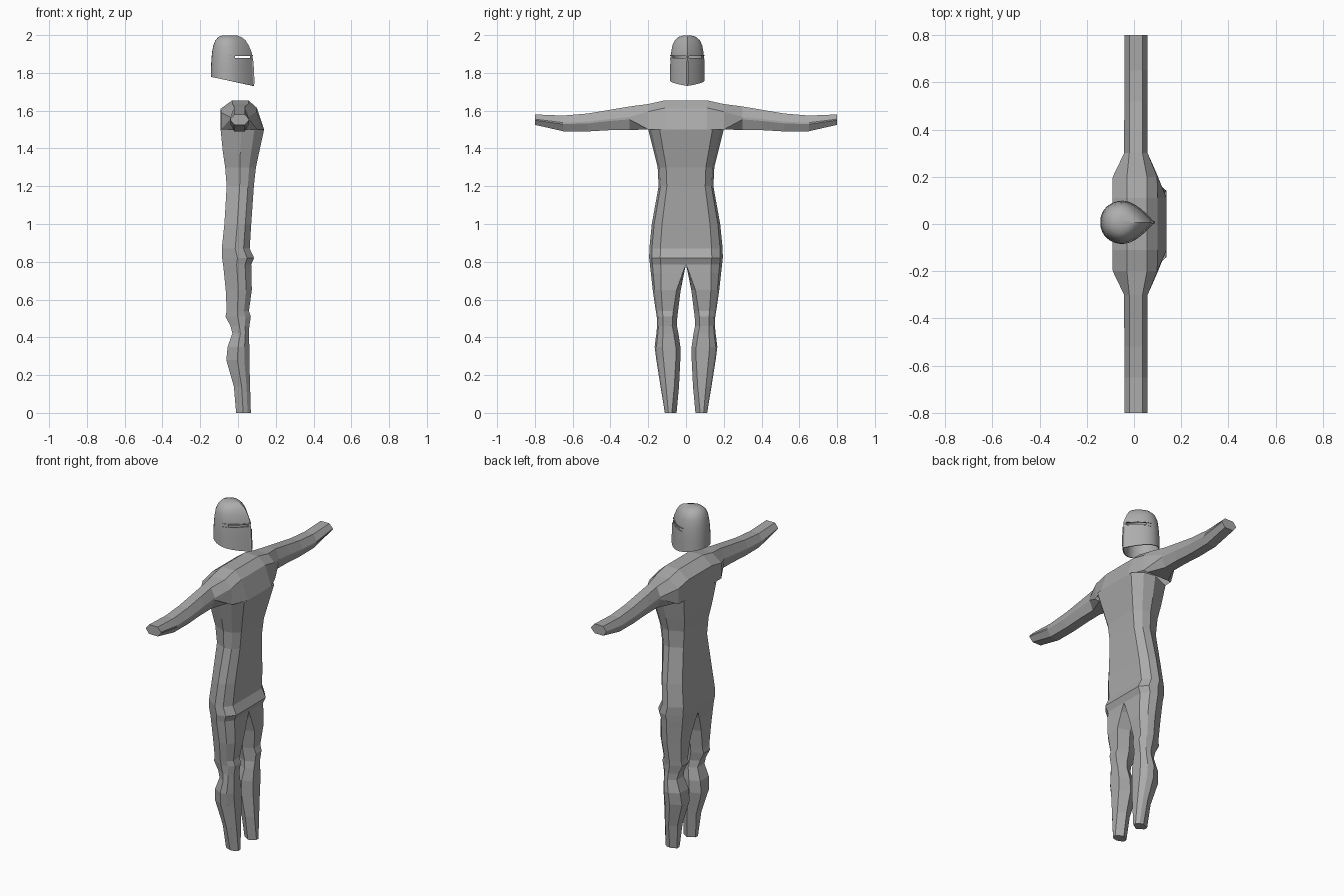
import bpy, bmesh, math

if "Cube" in bpy.data.objects:
    bpy.data.objects.remove(bpy.data.objects["Cube"])


def material(name, rgb):
    m = bpy.data.materials.new(name)
    m.diffuse_color = (*rgb, 1)
    m.use_nodes = True
    m.node_tree.nodes["Principled BSDF"].inputs["Base Color"].default_value = m.diffuse_color
    return m


cloth = material("grey body", (0.40, 0.40, 0.40))
steel = material("grey steel", (0.42, 0.42, 0.42))


def loft(bm, rings, closed=True, cap_start=False, cap_end=False):
    rows = [[bm.verts.new(p) for p in r] for r in rings]
    n = len(rows[0])
    for a, b in zip(rows, rows[1:]):
        for i in range(n if closed else n - 1):
            j = (i + 1) % n
            bm.faces.new((a[i], a[j], b[j], b[i]))
    if cap_start:
        bm.faces.new(rows[0][::-1])
    if cap_end:
        bm.faces.new(rows[-1])


def finish(bm, name, mat):
    bmesh.ops.remove_doubles(bm, verts=bm.verts, dist=0.0005)
    bmesh.ops.recalc_face_normals(bm, faces=bm.faces)
    me = bpy.data.meshes.new(name)
    bm.to_mesh(me)
    bm.free()
    ob = bpy.data.objects.new(name, me)
    bpy.context.collection.objects.link(ob)
    me.materials.append(mat)
    return ob


# Legs and torso: half body lofted upward, then mirrored in y
# z, inner y, outer y, back x, front x
LEVELS = [
    (0.00, .050, .112, -.010, .068), (0.14, .037, .135, -.022, .064),
    (0.28, .030, .157, -.062, .060), (0.35, .030, .166, -.055, .060),
    (0.42, .040, .157, -.030, .058), (0.46, .048, .153, -.040, .060),
    (0.51, .046, .155, -.066, .068), (0.54, .042, .160, -.060, .058),
    (0.65, .028, .176, -.065, .073), (0.74, .010, .186, -.074, .072),
    (0.785, .000, .191, -.079, .070), (0.82, .000, .195, -.084, .085),
    (0.87, .000, .194, -.086, .062), (1.00, .000, .181, -.072, .070),
    (1.20, .000, .145, -.060, .084), (1.30, .000, .150, -.068, .095),
    (1.38, .000, .170, -.080, .112), (1.50, .000, .200, -.092, .138),
]


def half_ring(z, yi, yo, xb, xf, s):
    w, d = yo - yi, xf - xb
    a = min(0.025, yi * 0.8)          # inner chamfer, vanishes in the torso
    b = 0.3 * w
    pts = [(xf, yi + a), (xf, yo - b), (xb + .78 * d, yo - .07 * w),
           (xb + .48 * d, yo), (xb, yo - b * .8), (xb, yi + a),
           (xb + .5 * d, yi)]
    return [(x, y * s, z) for x, y in pts]


bm = bmesh.new()
for s in (1, -1):
    loft(bm, [half_ring(*lv, s) for lv in LEVELS], cap_start=True)
inner = [f for f in bm.faces
         if all(abs(v.co.y) < 1e-4 for v in f.verts)]
bmesh.ops.delete(bm, geom=inner, context='FACES')
finish(bm, "legs_and_torso", cloth)

# Shoulders and arms: one loft along y from wrist to wrist
# y, bottom z, top z, back x, front x, bulge of the lower front
ARM = [
    (.11, 1.50, 1.655, -.092, .100, .038), (.20, 1.50, 1.635, -.090, .098, .004),
    (.30, 1.498, 1.622, -.042, .058, 0), (.40, 1.497, 1.605, -.042, .058, 0),
    (.52, 1.490, 1.585, -.040, .058, 0), (.65, 1.491, 1.574, -.040, .058, 0),
    (.80, 1.525, 1.580, -.040, .058, 0),
]


def arm_ring(y, zb, zt, xb, xf, bulge):
    h = zt - zb
    body = abs(y) < 0.25
    if body:
        return [(-.030, y, zt), (.055, y, zt), (xf, y, zt - .04),
                (xf + bulge, y, zb), (xf + bulge - .03, y, zb),
                (xb + .02, y, zb), (xb, y, zb), (xb, y, zt - .045)]
    return [(-.020, y, zt), (.036, y, zt), (xf, y, zb + .55 * h),
            (xf, y, zb + .45 * h), (.036, y, zb), (-.020, y, zb),
            (xb, y, zb + .45 * h), (xb, y, zb + .55 * h)]


bm = bmesh.new()
left = [arm_ring(-r[0], *r[1:]) for r in reversed(ARM)]
right = [arm_ring(*r) for r in ARM]
loft(bm, left + right, cap_start=True, cap_end=True)
hidden = [f for f in bm.faces
          if all(v.co.z < 1.501 and abs(v.co.y) < .21 for v in f.verts)]
bmesh.ops.delete(bm, geom=hidden, context='FACES')
finish(bm, "shoulders_and_arms", cloth)

# Helmet: open shell, rounded at the back and pointed in front
CY = 0.007
# z, back x, front x, half width, tilt
HELM = [
    (1.755, -.143, .086, .092, -.21), (1.82, -.143, .082, .091, -.08),
    (1.865, -.141, .079, .090, 0), (1.905, -.138, .074, .086, 0),
    (1.945, -.131, .057, .079, 0), (1.972, -.120, .040, .067, 0),
    (1.990, -.104, .018, .047, 0), (1.999, -.082, -.008, .018, 0),
]


def helm_point(t, z, xb, xf, hw, tilt, grow=0):
    c, s = math.cos(t), math.sin(t)
    mid = xb + 0.42 * (xf - xb)
    if c >= 0:
        x = mid + (xf - mid + grow) * c
        y = (hw + grow) * math.copysign(1 - c ** 1.75, s)
    else:
        x = mid + (mid - xb + grow) * c
        y = (hw + grow) * math.copysign(abs(s) ** .9, s)
    return (x, y + CY, z + tilt * (x + .03))


N = 32
bm = bmesh.new()
loft(bm, [[helm_point(2 * math.pi * i / N, *r) for i in range(N)]
          for r in HELM], cap_end=True)
helmet = finish(bm, "helmet", steel)
sol = helmet.modifiers.new("thickness", 'SOLIDIFY')
sol.thickness = 0.005
sol.offset = -1

# Eye slits cut through the shell on both sides of the nose line
cutters = []
for s in (1, -1):
    bpy.ops.mesh.primitive_cube_add(size=1, location=(.06, CY + s * .056, 1.883))
    cut = bpy.context.object
    cut.name = "slit_cutter"
    cut.scale = (.15, .096, .011)
    cut.hide_render = True
    cutters.append(cut)
    mod = helmet.modifiers.new("slit", 'BOOLEAN')
    mod.operation = 'DIFFERENCE'
    mod.solver = 'EXACT'
    mod.object = cut
bpy.context.view_layer.objects.active = helmet
bpy.ops.object.select_all(action='DESELECT')
helmet.select_set(True)
for m in list(helmet.modifiers):
    bpy.ops.object.modifier_apply(modifier=m.name)
for c in cutters:
    bpy.data.objects.remove(c)
bpy.ops.object.shade_smooth_by_angle(angle=math.radians(35))

# Raised rims above and below the slits
for name, z in (("upper_slit_rim", 1.8925), ("lower_slit_rim", 1.8735)):
    bm = bmesh.new()
    rings = []
    for i in range(17):
        t = math.radians(-88 + 11 * i)
        rings.append([helm_point(t, z + dz, -.139, .0765, .088, 0, g)
                      for dz, g in ((-.003, -.002), (-.003, .003),
                                    (.003, .003), (.003, -.002))])
    loft(bm, rings, cap_start=True, cap_end=True)
    finish(bm, name, steel)

# Vertical ridge down the face
bm = bmesh.new()
loft(bm, [[(x - .012, CY - .009, z), (x + .003, CY - .004, z),
           (x + .003, CY + .004, z), (x - .012, CY + .009, z)]
          for x, z in ((.085, 1.742), (.082, 1.80), (.079, 1.862))],
     cap_start=True, cap_end=True)
finish(bm, "face_ridge", steel)
